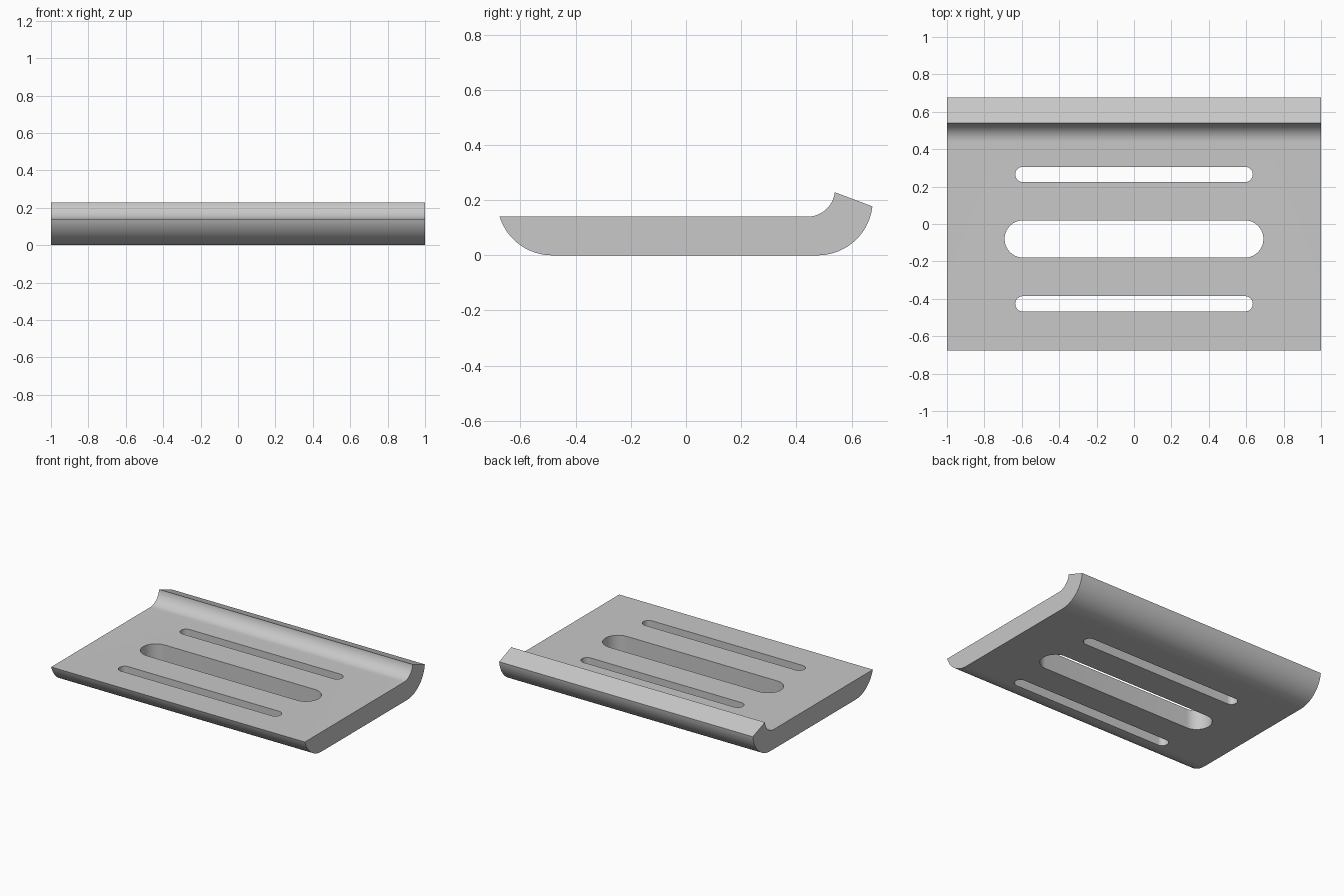
import bpy, bmesh
from math import sin, cos, pi, radians, asin

default_cube = bpy.data.objects.get("Cube")
if default_cube:
    bpy.data.objects.remove(default_cube)

grey = bpy.data.materials.new("grey")
grey.use_nodes = True
colour = (0.58, 0.58, 0.58, 1)
grey.diffuse_color = colour
grey.node_tree.nodes["Principled BSDF"].inputs["Base Color"].default_value = colour


def arc(cx, cy, r, start, end, steps=20):
    """Points on a circle between two angles in radians."""
    angles = [start + (end - start) * i / steps for i in range(steps + 1)]
    return [(cx + r * cos(a), cy + r * sin(a)) for a in angles]


def prism(name, points, offset):
    """Solid made by sweeping a closed outline along an offset."""
    bm = bmesh.new()
    face = bm.faces.new([bm.verts.new(p) for p in points])
    swept = bmesh.ops.extrude_face_region(bm, geom=[face], use_keep_orig=True)
    moved = [v for v in swept["geom"] if isinstance(v, bmesh.types.BMVert)]
    bmesh.ops.translate(bm, verts=moved, vec=offset)
    bmesh.ops.recalc_face_normals(bm, faces=bm.faces)
    mesh = bpy.data.meshes.new(name)
    bm.to_mesh(mesh)
    bm.free()
    mesh.materials.append(grey)
    obj = bpy.data.objects.new(name, mesh)
    bpy.context.collection.objects.link(obj)
    return obj


# Plate side profile: rounded front lip, flat base, upturned back lip
R = 0.2
lip = asin(0.06 / R)
tilt = radians(-6.5)
profile = arc(-0.485, R, R, pi + lip, 1.5 * pi)
profile += arc(0.477, R, R, 1.5 * pi, 2 * pi + tilt)
profile += arc(0.44, 0.24, 0.1, 2 * pi + tilt, 1.5 * pi)
plate = prism("plate", [(-1, y, z) for y, z in profile], (2, 0, 0))

# Three round-ended slots through the plate: centre y, half length, radius
for name, y, half, r in (("back_slot", 0.265, 0.635, 0.041),
                         ("middle_slot", -0.08, 0.692, 0.1),
                         ("front_slot", -0.427, 0.635, 0.041)):
    outline = arc(half - r, y, r, -pi / 2, pi / 2)
    outline += arc(r - half, y, r, pi / 2, 1.5 * pi)
    cutter = prism(name + "_cutter", [(x, v, -0.1) for x, v in outline], (0, 0, 0.4))
    cut = plate.modifiers.new(name, "BOOLEAN")
    cut.operation = "DIFFERENCE"
    cut.solver = "EXACT"
    cut.object = cutter
    bpy.context.view_layer.objects.active = plate
    bpy.ops.object.modifier_apply(modifier=cut.name)
    bpy.data.objects.remove(cutter)

# Smooth the curved bends and slot ends, keep the edges crisp
bpy.ops.object.select_all(action="DESELECT")
plate.select_set(True)
bpy.context.view_layer.objects.active = plate
bpy.ops.object.shade_smooth_by_angle(angle=radians(30))
